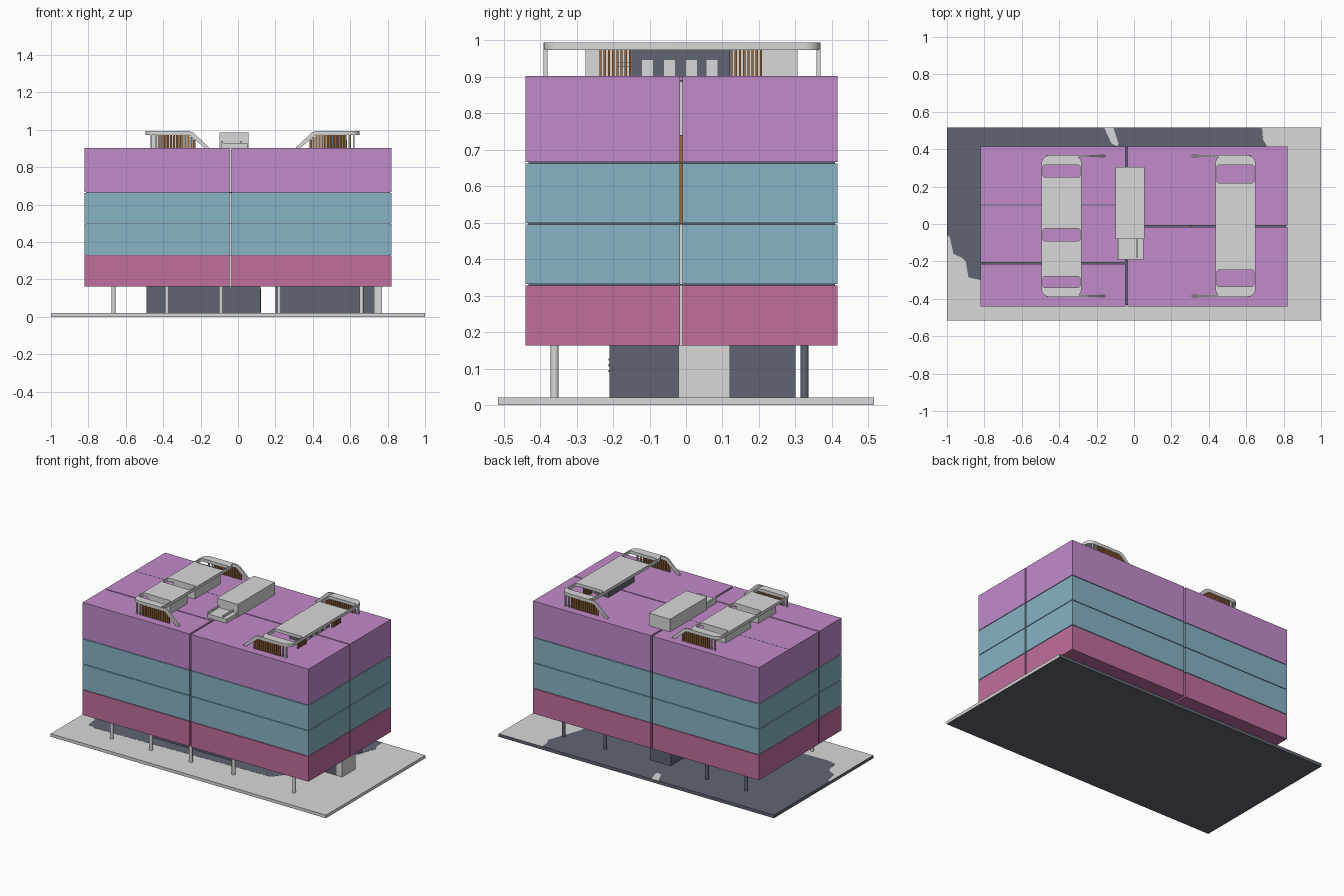
import bpy, bmesh, math

if "Cube" in bpy.data.objects:
    bpy.data.objects.remove(bpy.data.objects["Cube"])


def material(name, r, g, b):
    m = bpy.data.materials.new(name)
    m.diffuse_color = [((c / 255 + 0.055) / 1.055) ** 2.4 for c in (r, g, b)] + [1]
    m.use_nodes = True
    m.node_tree.nodes["Principled BSDF"].inputs["Base Color"].default_value = m.diffuse_color
    return m


GREY = material("concrete_grey", 217, 217, 217)
PURPLE = material("purple", 194, 139, 203)
BLUE = material("blue", 135, 179, 197)
MAGENTA = material("magenta", 192, 110, 158)
BROWN = material("timber_brown", 152, 104, 62)
DARK = material("slate_grey", 96, 101, 113)


def finish(name, bm, mat):
    bmesh.ops.recalc_face_normals(bm, faces=bm.faces)
    me = bpy.data.meshes.new(name)
    bm.to_mesh(me)
    bm.free()
    me.materials.append(mat)
    ob = bpy.data.objects.new(name, me)
    bpy.context.collection.objects.link(ob)
    return ob


def add_box(bm, x0, x1, y0, y1, z0, z1):
    vs = bmesh.ops.create_cube(bm, size=1)["verts"]
    for v in vs:
        v.co.x = x1 if v.co.x > 0 else x0
        v.co.y = y1 if v.co.y > 0 else y0
        v.co.z = z1 if v.co.z > 0 else z0


def boxes(name, mat, *dims):
    bm = bmesh.new()
    for d in dims:
        add_box(bm, *d)
    return finish(name, bm, mat)


def extrude(name, mat, pts, vec):
    """Extrude a closed outline of 3D points along vec."""
    bm = bmesh.new()
    f = bm.faces.new([bm.verts.new(p) for p in pts])
    geom = bmesh.ops.extrude_face_region(bm, geom=[f])["geom"]
    bmesh.ops.translate(bm, vec=vec, verts=[g for g in geom if isinstance(g, bmesh.types.BMVert)])
    return finish(name, bm, mat)


def rounded(x0, x1, y0, y1, r, n=6):
    pts = []
    for cx, cy, a in ((x1 - r, y1 - r, 0), (x0 + r, y1 - r, 90),
                      (x0 + r, y0 + r, 180), (x1 - r, y0 + r, 270)):
        for i in range(n + 1):
            t = math.radians(a + 90 * i / n)
            pts.append((cx + r * math.cos(t), cy + r * math.sin(t)))
    return pts


def canopy(name, outline, holes, z0, z1):
    """Flat plate with rounded outline and rounded openings."""
    cu = bpy.data.curves.new(name, 'CURVE')
    cu.dimensions = '2D'
    cu.fill_mode = 'BOTH'
    cu.extrude = (z1 - z0) / 2
    for pts in [outline] + holes:
        sp = cu.splines.new('POLY')
        sp.points.add(len(pts) - 1)
        for p, (x, y) in zip(sp.points, pts):
            p.co = (x, y, 0, 1)
        sp.use_cyclic_u = True
    cu.materials.append(GREY)
    ob = bpy.data.objects.new(name, cu)
    bpy.context.collection.objects.link(ob)
    ob.location.z = (z0 + z1) / 2
    bpy.ops.object.select_all(action='DESELECT')
    ob.select_set(True)
    bpy.context.view_layer.objects.active = ob
    bpy.ops.object.convert(target='MESH')


# Site slab: slate underside, back and left edge, slate area on the top
slab = boxes("site_slab", GREY, (-1, 1, -.515, .515, 0, .02))
slab.data.materials.append(DARK)
for p in slab.data.polygons:
    if p.normal.z < -.5 or p.normal.y > .5 or p.normal.x < -.5:
        p.material_index = 1
AREA = ((-1, -.06), (-.985, -.07), (-.965, -.16), (-.92, -.18), (-.9, -.2), (-.885, -.285),
        (-.82, -.3), (.42, -.26), (.58, -.05), (.63, .2), (.71, .42), (.69, .45), (.685, .515),
        (-.11, .515), (-.083, .43), (-.09, .415), (-.12, .43), (-.16, .515), (-1, .515))
extrude("slate_ground_area", DARK, [(x, y, .0195) for x, y in AREA], (0, 0, .0012))

# Stacked coloured volumes: two units on each side of the joint
LAYERS = (("lower_floor", MAGENTA, .163, .327), ("second_floor", BLUE, .331, .495),
          ("third_floor", BLUE, .499, .662), ("upper_floors", PURPLE, .666, .902))
UNITS = ((-.82, -.046, -.44, -.213), (-.82, -.046, -.206, .415),
         (-.034, .82, -.44, -.016), (-.034, .82, -.009, .415))
for name, mat, z0, z1 in LAYERS:
    for i, u in enumerate(UNITS):
        boxes(f"{name}_unit_{i + 1}", mat, u + (z0, z1))
boxes("roof_seam", DARK, (-.82, -.1, .099, .103, .9, .9025))

# Thin floor plates and linings seen in the joints
for i, z in enumerate((.327, .495, .662)):
    boxes(f"floor_plate_{i + 1}", DARK, (-.812, .812, -.432, .408, z, z + .004))
boxes("joint_lining", BROWN, (.3, .31, -.0158, -.0092, .5, .74))

# Central core, through the joint and out of the roof
boxes("core_base", DARK, (-.1, .052, -.2, .3, .02, .163))
boxes("core_wall", GREY, (-.05, -.03, -.2, .3, .163, .885))
boxes("core_wall_cap", DARK, (-.05, -.03, -.2, .3, .885, .89))
boxes("roof_core", GREY, (-.098, .055, -.08, .305, .9, .985))
boxes("roof_core_step", GREY, (-.09, .05, -.19, -.08, .9, .928),
      (-.09, -.08, -.19, -.08, .928, .94), (.012, .022, -.18, -.08, .928, .94))

# Ground-floor rooms
boxes("ground_room_left", DARK, (-.49, .12, -.21, .12, .02, .163))
boxes("ground_room_right", DARK, (.2, .73, -.02, .12, .02, .163))
boxes("ground_room_end_wall", GREY, (.73, .77, -.02, .12, .02, .163))
boxes("ground_door", DARK, (.12, .123, -.08, -.03, .022, .15))
boxes("louvres", DARK, *[(x, x + .032, -.213, -.21, z, z + .006)
                         for x in (-.475, -.355, -.285, -.21, .02) for z in (.09, .106, .122)])

# Round columns
for row, mat, y, xs in (("front", GREY, -.36, (-.665, -.38, -.09, .22, .66)),
                        ("back", DARK, .325, (-.665, -.38, .36, .66))):
    for i, x in enumerate(xs):
        bm = bmesh.new()
        bmesh.ops.create_cone(bm, cap_ends=True, segments=20, radius1=.011, radius2=.011, depth=.145)
        bmesh.ops.translate(bm, verts=bm.verts, vec=(x, y, .0915))
        ob = finish(f"{row}_column_{i + 1}", bm, mat)
        for p in ob.data.polygons:
            p.use_smooth = len(p.vertices) == 4

# Roof pergolas: s is the direction in which the side strips slope down
PERGOLAS = (("left", -.495, -.28, 1, ((.25, .315), (-.09, -.025), (-.34, -.28))),
            ("right", .435, .65, -1, ((.22, .315), (-.335, -.245))))
for side, x0, x1, s, holes in PERGOLAS:
    canopy(f"{side}_canopy", rounded(x0, x1, -.39, .368, .045),
           [rounded(x0 + .008, x1 - .008, a, b, .012) for a, b in holes], .973, .993)
    inner, outer = (x1, x0) if s > 0 else (x0, x1)
    for end, ya, yb in (("front", -.39, -.379), ("back", .357, .368)):
        # sloping strip from the canopy corner to the roof
        outline = ((-.05, .993), (.02, .993), (.04, .985), (.125, .905), (.125, .9),
                   (.105, .9), (.02, .973), (-.05, .973))
        extrude(f"{side}_{end}_slope", GREY, [(inner + s * d, ya, z) for d, z in outline],
                (0, yb - ya, 0))
        # timber slats under the strip
        slats = []
        for i in range(13):
            x = outer + s * (.075 + i * .0155)
            over = max(0, s * (x - inner) - .015)
            slats.append((x - .0055, x + .0055, ya + .002, yb - .002, .9, .975 - over * .86))
        boxes(f"{side}_{end}_slats", BROWN, *slats)
        # slim posts at the outer corner
        boxes(f"{side}_{end}_posts", GREY, *[(x - .004, x + .004, ya, yb, .9, .975)
                                             for x in (outer + s * .03, outer + s * .055)])

# Rooms and screens under the canopies
boxes("left_roof_rooms", GREY, (-.46, -.3, -.275, -.095, .9, .975), (-.46, -.3, -.02, .245, .9, .975))
boxes("right_roof_room", DARK, (.48, .58, -.15, .12, .9, .975))
boxes("right_roof_windows", GREY, *[(.58, .583, y, y + .03, .902, .945) for y in (-.12, -.06, 0, .056)])
boxes("right_side_slats", BROWN, *[(.594, .604, y + i * .0115, y + i * .0115 + .006, .9, .975)
                                   for y in (-.237, .122) for i in range(8)])
